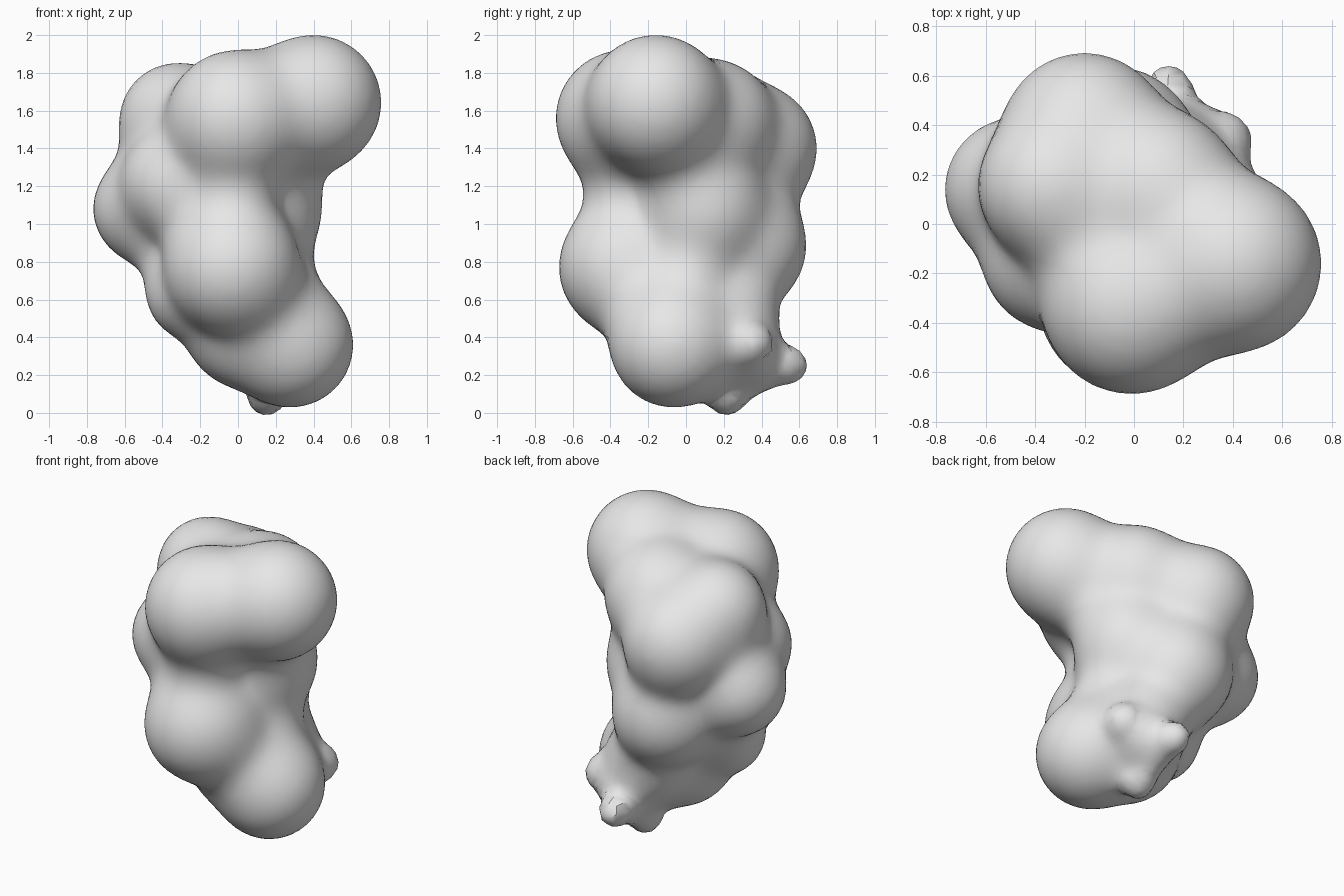
import bpy, bmesh, math
from mathutils import Vector, Matrix

cube = bpy.data.objects.get("Cube")
if cube:
    bpy.data.objects.remove(cube, do_unlink=True)

# Lumps of the body: x, y, z, radius
LUMPS = {
    "shoulder": (0.40, -0.16, 1.642, 0.33),
    "upper_front": (-0.01, -0.33, 1.56, 0.33),
    "belly": (-0.03, -0.32, 0.77, 0.335),
    "foot": (0.28, -0.07, 0.36, 0.305),
    "upper_side": (-0.325, 0.15, 1.55, 0.24),
    "upper_back": (-0.20, 0.36, 1.40, 0.305),
    "side": (-0.48, 0.14, 1.08, 0.235),
    "side_front": (-0.32, -0.14, 1.22, 0.26),
    "lower_back": (-0.08, 0.31, 0.88, 0.30),
    "lower_side": (-0.25, -0.06, 0.63, 0.17),
    "waist": (0.12, 0.10, 1.08, 0.275),
    "chest": (0.09, 0.13, 1.535, 0.30),
    "base": (0.02, -0.02, 0.43, 0.26),
    "base_back": (0.10, 0.22, 0.50, 0.22),
    "hub": (0.19, 0.33, 0.31, 0.08),
    "back_tip": (0.14, 0.55, 0.25, 0.025),
    "side_tip": (0.375, 0.345, 0.37, 0.02),
    "bottom_tip": (0.15, 0.215, 0.08, 0.03),
}
# Flesh between neighbouring lumps: from, to, radius
LINKS = [
    ("shoulder", "upper_front", 0.29), ("shoulder", "chest", 0.25),
    ("shoulder", "waist", 0.21), ("upper_front", "belly", 0.20),
    ("upper_front", "waist", 0.19), ("upper_front", "side_front", 0.18),
    ("upper_front", "upper_side", 0.22), ("chest", "upper_back", 0.25),
    ("chest", "upper_side", 0.20), ("chest", "waist", 0.20),
    ("upper_back", "upper_side", 0.22), ("upper_back", "lower_back", 0.22),
    ("upper_side", "side", 0.20), ("side", "lower_back", 0.20),
    ("side", "side_front", 0.20), ("side", "lower_side", 0.16),
    ("side_front", "belly", 0.20), ("waist", "belly", 0.20),
    ("waist", "lower_back", 0.20), ("waist", "foot", 0.20),
    ("belly", "foot", 0.25), ("foot", "base", 0.20),
    ("lower_side", "base", 0.16), ("lower_back", "base_back", 0.20),
    ("lower_back", "lower_side", 0.15), ("base", "base_back", 0.18),
    ("base_back", "hub", 0.09), ("hub", "back_tip", 0.04),
    ("hub", "side_tip", 0.03), ("back_tip", "bottom_tip", 0.03),
    ("foot", "side_tip", 0.05), ("base_back", "bottom_tip", 0.04),
    ("foot", "hub", 0.10),
]
BLEND = 0.05
CENTRE = {name: Vector(b[:3]) for name, b in LUMPS.items()}
PARTS = [(CENTRE[n], Vector(), 1.0, b[3]) for n, b in LUMPS.items()]
for a, b, r in LINKS:
    axis = CENTRE[b] - CENTRE[a]
    PARTS.append((CENTRE[a], axis, axis.length_squared, r))


def blended_distance(p):
    """Soft union distance to all parts, with its outward direction."""
    gaps = []
    for start, axis, length2, r in PARTS:
        v = p - start
        v -= axis * max(0.0, min(1.0, v.dot(axis) / length2))
        size = v.length
        gaps.append((size - r, v, size))
    low = min(g[0] for g in gaps)
    total, normal = 0.0, Vector()
    for d, v, size in gaps:
        if d - low < 0.4:
            w = math.exp((low - d) / BLEND)
            total += w
            normal += v * (w / max(size, 1e-6))
    return low - BLEND * math.log(total), normal.normalized()


def settle(verts):
    """Pull vertices onto the soft blend."""
    for v in verts:
        for _ in range(5):
            d, n = blended_distance(v.co)
            v.co -= n * max(-0.06, min(0.06, d))
            if abs(d) < 0.002:
                break


# Rough union: balls strung along every lump and link
bm = bmesh.new()
for start, axis, length2, r in PARTS:
    steps = max(1, math.ceil(axis.length / 0.06))
    for i in range(steps + 1 if axis.length else 1):
        bmesh.ops.create_icosphere(
            bm, subdivisions=3, radius=r + 0.02,
            matrix=Matrix.Translation(start + axis * (i / steps)))
mesh = bpy.data.meshes.new("blob_body")
bm.to_mesh(mesh)
bm.free()
body = bpy.data.objects.new("blob_body", mesh)
bpy.context.collection.objects.link(body)
bpy.context.view_layer.objects.active = body
body.select_set(True)
fuse = body.modifiers.new("Fuse", 'REMESH')
fuse.mode = 'VOXEL'
fuse.voxel_size = 0.04
bpy.ops.object.modifier_apply(modifier=fuse.name)

# Settle, relax the mesh, settle again
mesh = body.data
bm = bmesh.new()
bm.from_mesh(mesh)
settle(bm.verts)
for _ in range(3):
    bmesh.ops.smooth_vert(bm, verts=bm.verts, factor=0.5,
                          use_axis_x=True, use_axis_y=True, use_axis_z=True)
settle(bm.verts)
bm.to_mesh(mesh)
bm.free()

# Single pale grey material
grey = bpy.data.materials.new("pale_grey")
grey.use_nodes = True
colour = (0.8, 0.8, 0.8, 1.0)
grey.diffuse_color = colour
grey.node_tree.nodes["Principled BSDF"].inputs["Base Color"].default_value = colour
mesh.materials.clear()
mesh.materials.append(grey)
bpy.ops.object.shade_smooth_by_angle(angle=math.radians(35))
